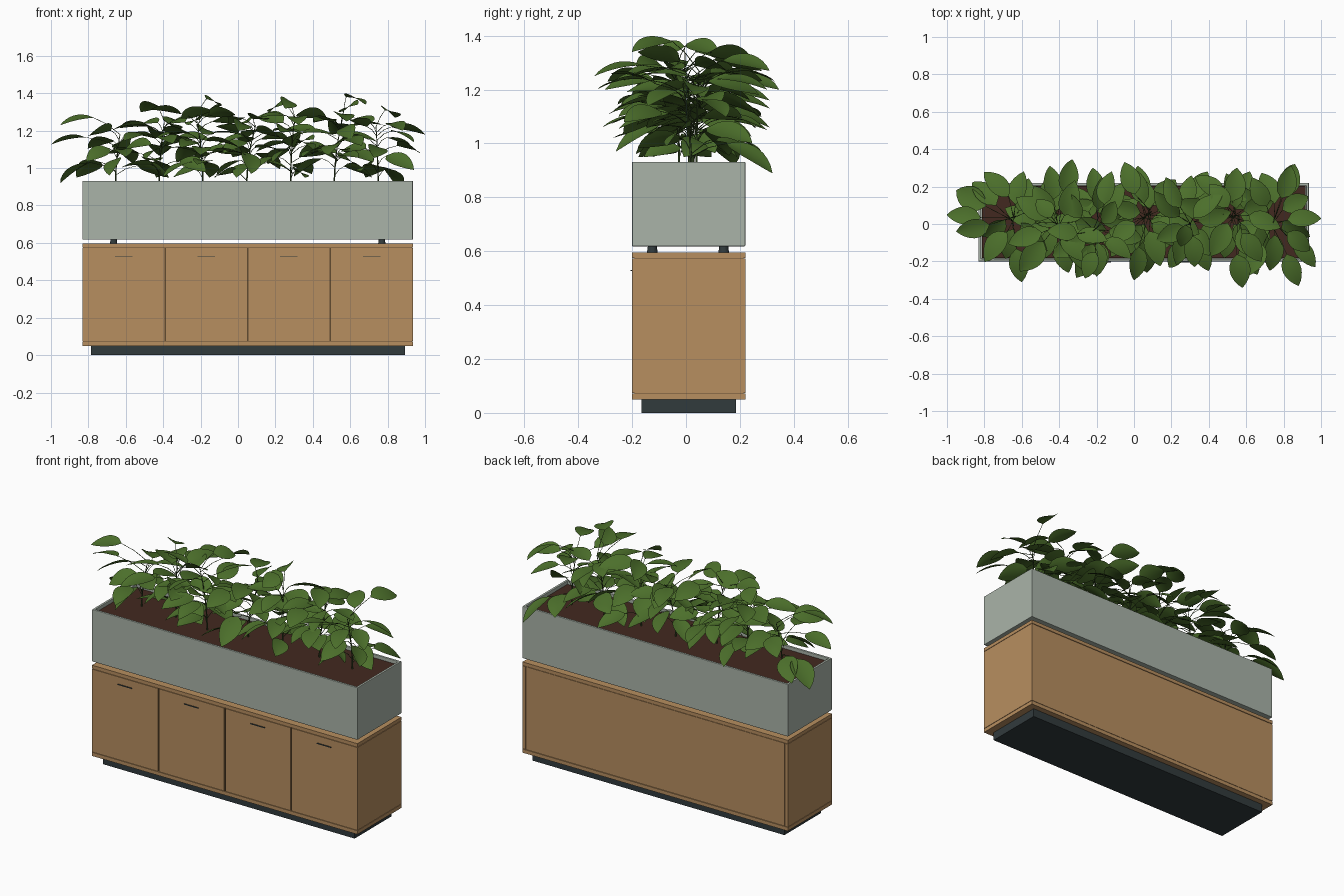
import bpy, bmesh, math, random
from mathutils import Vector, Matrix

cube = bpy.data.objects.get("Cube")
if cube:
    bpy.data.objects.remove(cube, do_unlink=True)
rng = random.Random(5)
UP = Vector((0, 0, 1))


def material(name, r, g, b):
    m = bpy.data.materials.new(name)
    m.use_nodes = True
    m.diffuse_color = (r, g, b, 1)
    m.node_tree.nodes["Principled BSDF"].inputs["Base Color"].default_value = (r, g, b, 1)
    return m


wood = material("oak wood", 0.475, 0.272, 0.115)
dark_wood = material("shadow gap wood", 0.12, 0.07, 0.03)
grey = material("grey green planter", 0.4, 0.455, 0.395)
black = material("charcoal metal", 0.031, 0.043, 0.046)
earth = material("soil", 0.055, 0.022, 0.014)
green = material("leaf green", 0.072, 0.16, 0.024)
stem_green = material("stem green", 0.04, 0.075, 0.02)


def mesh_object(name, bm, mat):
    me = bpy.data.meshes.new(name)
    bm.to_mesh(me)
    bm.free()
    me.materials.append(mat)
    ob = bpy.data.objects.new(name, me)
    bpy.context.collection.objects.link(ob)
    return ob


def box(name, x, y, z, mat):
    """Box from (min, max) ranges on each axis."""
    bm = bmesh.new()
    bmesh.ops.create_cube(bm, size=1)
    for v in bm.verts:
        v.co = [lo + (c + 0.5) * (hi - lo) for c, (lo, hi) in zip(v.co, (x, y, z))]
    return mesh_object(name, bm, mat)


# Cabinet shell
L, R, F, B = -0.832, 0.935, -0.2, 0.22
T = 0.02
PANEL_Z = (0.0745, 0.5725)
box("plinth", (-0.785, 0.892), (-0.165, 0.185), (0, 0.052), black)
box("bottom_panel", (L, R), (F, B), (0.05, 0.072), wood)
box("top_panel", (L, R), (F, B), (0.575, 0.596), wood)
box("cabinet_core", (L + 0.004, R - 0.004), (F + 0.008, B - 0.006), (0.071, 0.576), dark_wood)
for name, x in (("right_side_panel", L), ("left_side_panel", R - T)):
    box(name, (x, x + T), (F + T, B), PANEL_Z, wood)
box("back_panel", (L + T + 0.002, R - T - 0.002), (B - T, B - 0.001), PANEL_Z, wood)

# Doors and pulls
step = (R - L) / 4
for i in range(4):
    x = L + i * step
    box(f"door_{i + 1}", (x + 0.004 * (i > 0), x + step - 0.004 * (i < 3)),
        (F, F + T), PANEL_Z, wood)
    mid = x + step / 2
    box(f"door_pull_{i + 1}", (mid - 0.047, mid + 0.047), (F - 0.006, F + 0.002),
        (0.526, 0.53), black)

# Planter feet
for side, x in (("right", -0.665), ("left", 0.769)):
    for end, y in (("front", -0.125), ("back", 0.14)):
        bm = bmesh.new()
        bmesh.ops.create_cone(bm, cap_ends=True, segments=20, radius1=0.02, radius2=0.016,
                              depth=0.03, matrix=Matrix.Translation((x, y, 0.608)))
        mesh_object(f"{end}_{side}_foot", bm, black)

# Planter trough, hollowed from its top face
planter = box("planter", (L, R), (F, B), (0.618, 0.932), grey)
bm = bmesh.new()
bm.from_mesh(planter.data)
bm.normal_update()
top = [f for f in bm.faces if f.normal.z > 0.9]
bmesh.ops.inset_region(bm, faces=top, thickness=0.02, depth=0)
bmesh.ops.translate(bm, verts=bmesh.ops.extrude_discrete_faces(bm, faces=top)["faces"][0].verts,
                    vec=(0, 0, -0.06))
bm.to_mesh(planter.data)
bm.free()
edge = planter.modifiers.new("soft edge", "BEVEL")
edge.width = 0.003
edge.segments = 2
box("soil", (L + 0.018, R - 0.018), (F + 0.018, B - 0.018), (0.88, 0.914), earth)


def add_leaf(bm, base, tip, width, roll, sag):
    """Ovate pointed blade, folded at the midrib and arched along its length."""
    axis = tip - base
    side = axis.cross(UP).normalized()
    side.rotate(Matrix.Rotation(roll, 3, axis.normalized()))
    normal = side.cross(axis).normalized()
    rows, cols = 8, (-1, -0.5, 0, 0.5, 1)
    grid = []
    for r in range(rows + 1):
        t = r / rows
        half = width * 0.5 * math.sin(math.pi * t ** 0.8) ** 0.75 if 0 < r < rows else 0.0015
        centre = base + axis * t + normal * (sag * 4 * t * (1 - t))
        grid.append([bm.verts.new(centre + side * (c * half) + normal * (0.15 * half * c * c))
                     for c in cols])
    for a, b in zip(grid, grid[1:]):
        for k in range(len(cols) - 1):
            f = bm.faces.new((a[k], a[k + 1], b[k + 1], b[k]))
            f.smooth = True


def add_stem(curve, points, r0, r1):
    sp = curve.splines.new("POLY")
    sp.points.add(len(points) - 1)
    for i, p in enumerate(points):
        sp.points[i].co = (*p, 1)
        sp.points[i].radius = r0 + (r1 - r0) * i / (len(points) - 1)


# Tips of the outer leaves of each shrub, which give the hedge its outline
outline = (
    [(-1, .05, 1.125), (-.95, -.04, 1.23), (-.95, .18, .92), (-.6, -.31, 1.06), (-.59, .28, 1.1)],
    [(-.45, .31, 1.16), (-.33, .345, 1.2), (-.35, -.26, 1.13), (-.52, .13, 1.3)],
    [(-.22, .3, 1.05), (-.12, .28, 1.27), (-.2, -.28, 1.07), (-.1, .12, 1.33)],
    [(-.05, .33, 1.23), (.02, .31, 1.13), (0, -.3, 1.2), (.07, -.26, .97)],
    [(.17, .25, 1.3), (.25, -.12, 1.32), (.4, -.25, 1.1)],
    [(.55, .3, 1.2), (.62, .28, 1.06), (.58, -.34, 1.25), (.66, -.27, 1.12), (.68, -.2, 1.34)],
    [(1, .03, 1.18), (.97, -.23, 1.08), (.88, -.33, 1.2), (.86, .32, .89), (.84, .31, 1.27)],
)

# Seven shrubs in a row
heights = (1.18, 1.25, 1.27, 1.23, 1.27, 1.27, 1.22)
counts = (9, 17, 18, 17, 16, 16, 10)
for n, (height, count, tips) in enumerate(zip(heights, counts, outline)):
    root = Vector((-0.655 + n * 0.234, rng.uniform(-0.03, 0.05), 0.9))
    lean = Vector((rng.uniform(-0.05, 0.05), rng.uniform(-0.04, 0.04), 0))

    def on_stem(t):
        return root + UP * ((height - 0.9) * t) + lean * t * t

    curve = bpy.data.curves.new(f"plant_{n + 1}_stems", "CURVE")
    curve.dimensions = "3D"
    curve.bevel_depth = 0.001
    curve.bevel_resolution = 1
    curve.use_fill_caps = True
    curve.materials.append(stem_green)
    add_stem(curve, [on_stem(i / 8) for i in range(9)], 4.5, 2)
    bm = bmesh.new()

    # Outer blades point away from the stem, low ones hang more
    blades = []
    for tip in map(Vector, tips):
        reach = tip - root
        reach.z = 0
        drop = UP * (0.11 if tip.z < 1 else 0.04)
        blades.append((tip - reach.normalized() * min(0.18, reach.length * 0.8) + drop, tip))

    # Inner blades spiral up the stem
    for i in range(count):
        t = 0.2 + 0.8 * (i + 0.5) / count
        angle = i * 2.39996 + n * 1.3
        out = Vector((math.cos(angle), math.sin(angle), 0))
        base = on_stem(t) + out * rng.uniform(0.03, 0.12) + UP * rng.uniform(0, 0.06)
        length = rng.uniform(0.16, 0.205)
        pitch = -0.4 + 0.45 * t + rng.uniform(-0.3, 0.25)
        out.rotate(Matrix.Rotation(rng.uniform(-0.6, 0.6), 3, "Z"))
        tip = base + (out * math.cos(pitch) + UP * math.sin(pitch)) * length
        tip.x = max(-0.94, min(0.94, tip.x))
        tip.y = max(-0.29, min(0.31, tip.y))
        tip.z = max(0.95, min(1.34, tip.z))
        blades.append((base, tip))

    for base, tip in blades:
        length = (tip - base).length
        add_leaf(bm, base, tip, max(0.1, length * rng.uniform(0.54, 0.64)),
                 rng.uniform(-0.6, 0.6), length * 0.07)
        start = on_stem(max(0.1, min(1, (base.z - 0.95) / (height - 0.9))))
        bend = start.lerp(base, 0.5) + UP * 0.01
        add_stem(curve, [start, bend, base, base.lerp(tip, 0.04)], 1.8, 1.1)

    mesh_object(f"plant_{n + 1}_leaves", bm, green)
    stems = bpy.data.objects.new(f"plant_{n + 1}_stems", curve)
    bpy.context.collection.objects.link(stems)
